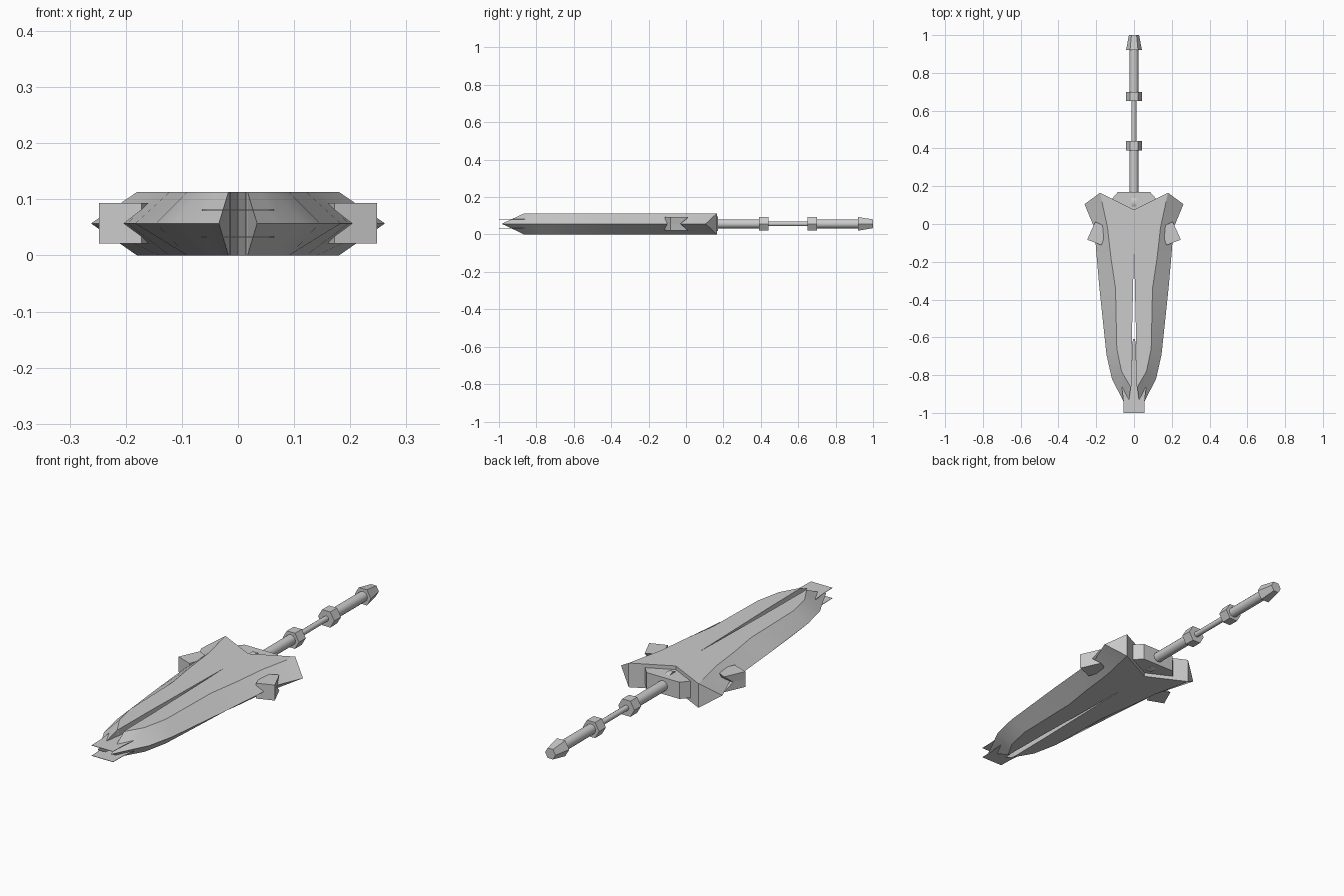
import bpy, bmesh, math
from mathutils import Matrix

if "Cube" in bpy.data.objects:
    bpy.data.objects.remove(bpy.data.objects["Cube"])

MID = 0.057   # height of the cutting edge
TOP = 0.113   # full thickness

steel = bpy.data.materials.new("steel_grey")
steel.diffuse_color = (0.6, 0.6, 0.6, 1)
steel.use_nodes = True
steel.node_tree.nodes["Principled BSDF"].inputs["Base Color"].default_value = steel.diffuse_color


def finish(name, bm, smooth=None):
    bmesh.ops.remove_doubles(bm, verts=bm.verts, dist=1e-5)
    bmesh.ops.recalc_face_normals(bm, faces=bm.faces)
    me = bpy.data.meshes.new(name)
    bm.to_mesh(me)
    bm.free()
    ob = bpy.data.objects.new(name, me)
    bpy.context.collection.objects.link(ob)
    me.materials.append(steel)
    if smooth:
        bpy.ops.object.select_all(action='DESELECT')
        ob.select_set(True)
        bpy.context.view_layer.objects.active = ob
        bpy.ops.object.shade_smooth_by_angle(angle=math.radians(smooth))
    return ob


def layers(name, levels):
    """Stack of (height, outline) levels joined into a closed solid."""
    bm = bmesh.new()
    rings = [[bm.verts.new((x, y, z)) for x, y in pts] for z, pts in levels]
    for a, b in zip(rings, rings[1:]):
        for i in range(len(a)):
            j = (i + 1) % len(a)
            bm.faces.new((a[i], a[j], b[j], b[i]))
    bm.faces.new(rings[0])
    bm.faces.new(rings[-1])
    return finish(name, bm)


def mirrored(pts):
    return pts + [(-x, y) for x, y in reversed(pts)]


def rod(name, y0, y1, r0, r1, sides, smooth=None):
    bm = bmesh.new()
    bmesh.ops.create_cone(bm, cap_ends=True, segments=sides,
                          radius1=r0, radius2=r1, depth=y1 - y0)
    # six sided parts keep a corner pointing sideways
    turn = Matrix.Rotation(math.radians(90), 4, 'Z')
    bm.transform(Matrix.Translation((0, (y0 + y1) / 2, MID))
                 @ Matrix.Rotation(math.radians(-90), 4, 'X') @ turn)
    return finish(name, bm, smooth)


# Blade stations: slot wall, ridge of the flat, cutting edge (x, y each)
stations = [
    ((0, .075), (.18, .165), (.262, .105)),
    ((0, -.03), (.14, -.02), (.21, -.02)),
    ((0, -.10), (.122, -.18), (.197, -.18)),
    ((.005, -.34), (.098, -.34), (.183, -.34)),
    ((.012, -.64), (.091, -.66), (.146, -.69)),
    ((.013, -.76), (.066, -.78), (.117, -.82)),
    ((.014, -.82), (.04, -.825), (.068, -.915)),
    ((.014, -.86), (.017, -.865), (.034, -.985)),
]


def blade_half(name, side):
    bm = bmesh.new()
    rings = []
    for inner, ridge, edge in stations:
        loop = [(inner, TOP), (ridge, TOP), (edge, MID), (ridge, 0), (inner, 0)]
        rings.append([bm.verts.new((side * p[0], p[1], z)) for p, z in loop])
    for k, (a, b) in enumerate(zip(rings, rings[1:])):
        for i in range(5):
            if i == 4 and k < 2:      # halves are joined behind the slot
                continue
            j = (i + 1) % 5
            bm.faces.new((a[i], a[j], b[j], b[i]))
    for r in (rings[0], rings[-1]):   # back of the wing, and the tip
        bm.faces.new((r[0], r[1], r[3], r[4]))
        bm.faces.new((r[1], r[2], r[3]))
    return finish(name, bm, 20)


for side, label in ((1, "right"), (-1, "left")):
    blade_half("blade_" + label, side)

    # Side fin with a V notch in its rear edge
    full = [(side * x, y) for x, y in ((.205, .012), (.248, -.083), (.172, -.112), (.14, -.02))]
    notch = [(side * .222, -.03)] + full[1:]
    layers("fin_" + label, [(.021, full), (MID, notch), (.093, full)])

# Two thin core plates that bridge the slot and stick out at the tip
core = mirrored([(0.004, -.61), (.011, -.635), (.013, -.83), (.04, -.87), (.066, -.845),
                 (.057, -.93), (.055, -1.0)])
for label, z in (("upper", .081), ("lower", .033)):
    layers("core_plate_" + label, [(z - .001, core), (z + .001, core)])

# Guard block in the V between the wings
block = mirrored([(.085, .17), (.12, .13), (.02, .07)])
layers("guard_block", [(.018, block), (.096, block)])

# Small pivot disc set in the guard
bm = bmesh.new()
bmesh.ops.create_cone(bm, cap_ends=True, segments=20, radius1=.045, radius2=.045, depth=.024)
bm.transform(Matrix.Translation((0, .115, MID)) @ Matrix.Rotation(math.radians(90), 4, 'Y'))
finish("pivot_disc", bm, 40)

# Handle
rod("grip_front", .15, .40, .024, .024, 12, 40)
rod("collar_front", .39, .44, .042, .042, 6)
rod("handle_rod", .43, .66, .013, .013, 10, 40)
rod("collar_rear", .65, .70, .042, .042, 6)
rod("grip_rear", .69, .93, .024, .024, 12, 40)
rod("pommel", .92, 1.0, .042, .027, 6)
